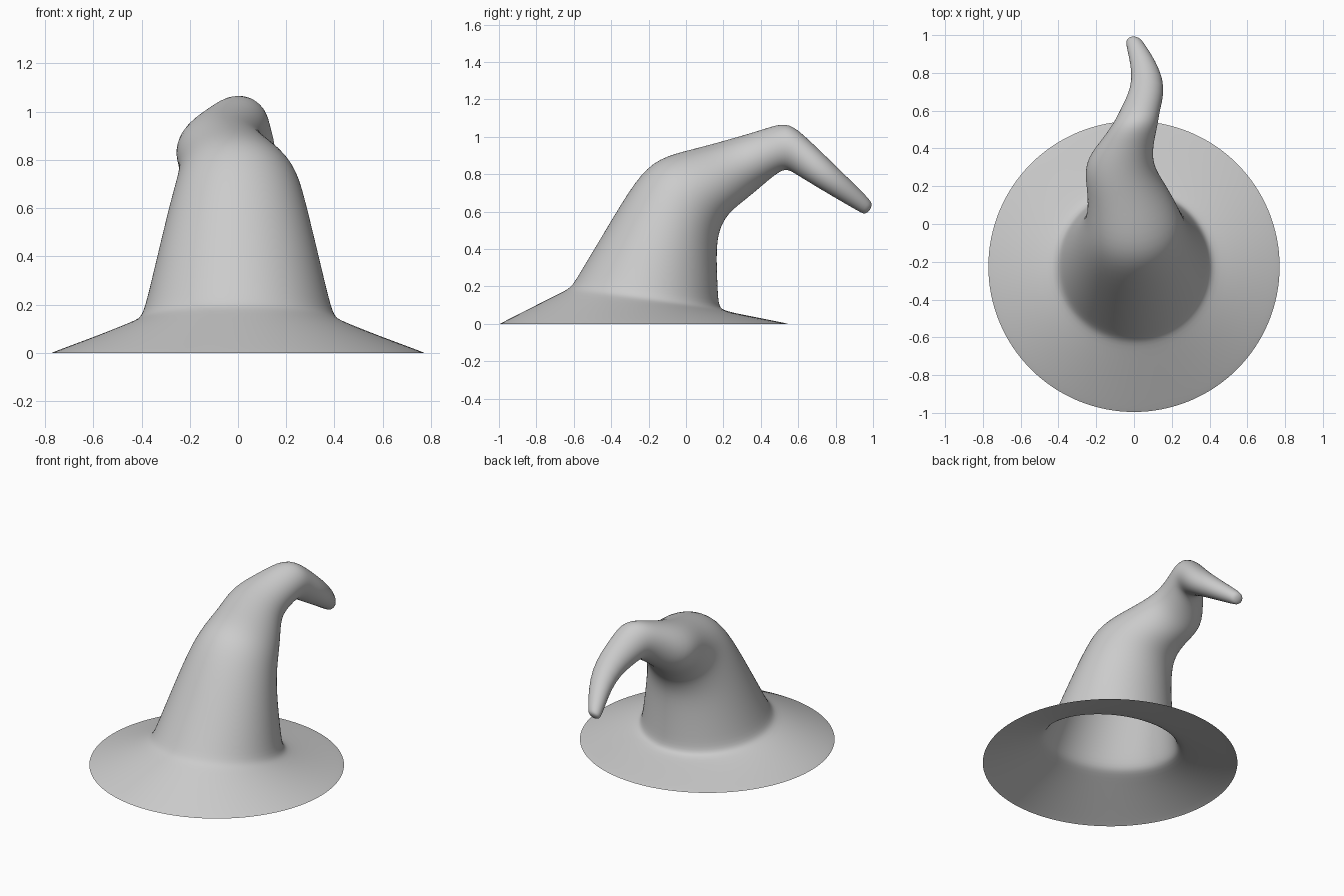
import bpy, bmesh, math
from mathutils import Vector

if "Cube" in bpy.data.objects:
    bpy.data.objects.remove(bpy.data.objects["Cube"])

SEGMENTS = 32

# Each ring: centre x, half width, front/top point (y, z), back/bottom point (y, z)
rings = [
    (0, .776, -1.0, 0, .55, 0),              # brim edge
    (0, .755, -.975, .014, .53, .006),
    (0, .46, -.675, .165, .225, .064),       # brim root
    (0, .405, -.618, .192, .178, .082),
    (0, .382, -.582, .25, .172, .165),       # cone
    (0, .322, -.42, .52, .162, .40),
    (0, .277, -.268, .775, .178, .50),       # first bend
    (0, .245, -.15, .89, .22, .585),
    (-.035, .21, .05, .937, .30, .65),
    (-.088, .182, .25, .992, .38, .715),     # sideways kink
    (-.035, .14, .42, 1.042, .46, .785),
    (.01, .118, .535, 1.082, .53, .835),     # top bend
    (.03, .105, .62, 1.022, .58, .805),
    (.092, .085, .80, .845, .71, .725),      # second kink
    (.005, .05, .98, .67, .925, .60),        # tip
    (-.003, .036, .997, .64, .955, .585),
]

bm = bmesh.new()
loops = []
for xc, rx, yf, zf, yb, zb in rings:
    front, back = Vector((xc, yf, zf)), Vector((xc, yb, zb))
    mid, half = (front + back) / 2, (front - back) / 2
    loop = []
    for i in range(SEGMENTS):
        a = 2 * math.pi * i / SEGMENTS
        loop.append(bm.verts.new(mid + Vector((rx * math.cos(a), 0, 0)) + half * math.sin(a)))
    loops.append(loop)

# Skin the rings; the underside stays open
for lo, hi in zip(loops, loops[1:]):
    for i in range(SEGMENTS):
        j = (i + 1) % SEGMENTS
        bm.faces.new((lo[j], lo[i], hi[i], hi[j]))

# Rounded tip cap
tip = bm.verts.new(sum((v.co for v in loops[-1]), Vector()) / SEGMENTS + Vector((-.002, .006, -.006)))
for i in range(SEGMENTS):
    bm.faces.new((loops[-1][(i + 1) % SEGMENTS], loops[-1][i], tip))

mesh = bpy.data.meshes.new("pointed_hat")
bm.to_mesh(mesh)
bm.free()
for p in mesh.polygons:
    p.use_smooth = True
hat = bpy.data.objects.new("pointed_hat", mesh)
bpy.context.collection.objects.link(hat)
sub = hat.modifiers.new("smooth", 'SUBSURF')
sub.levels = sub.render_levels = 2
